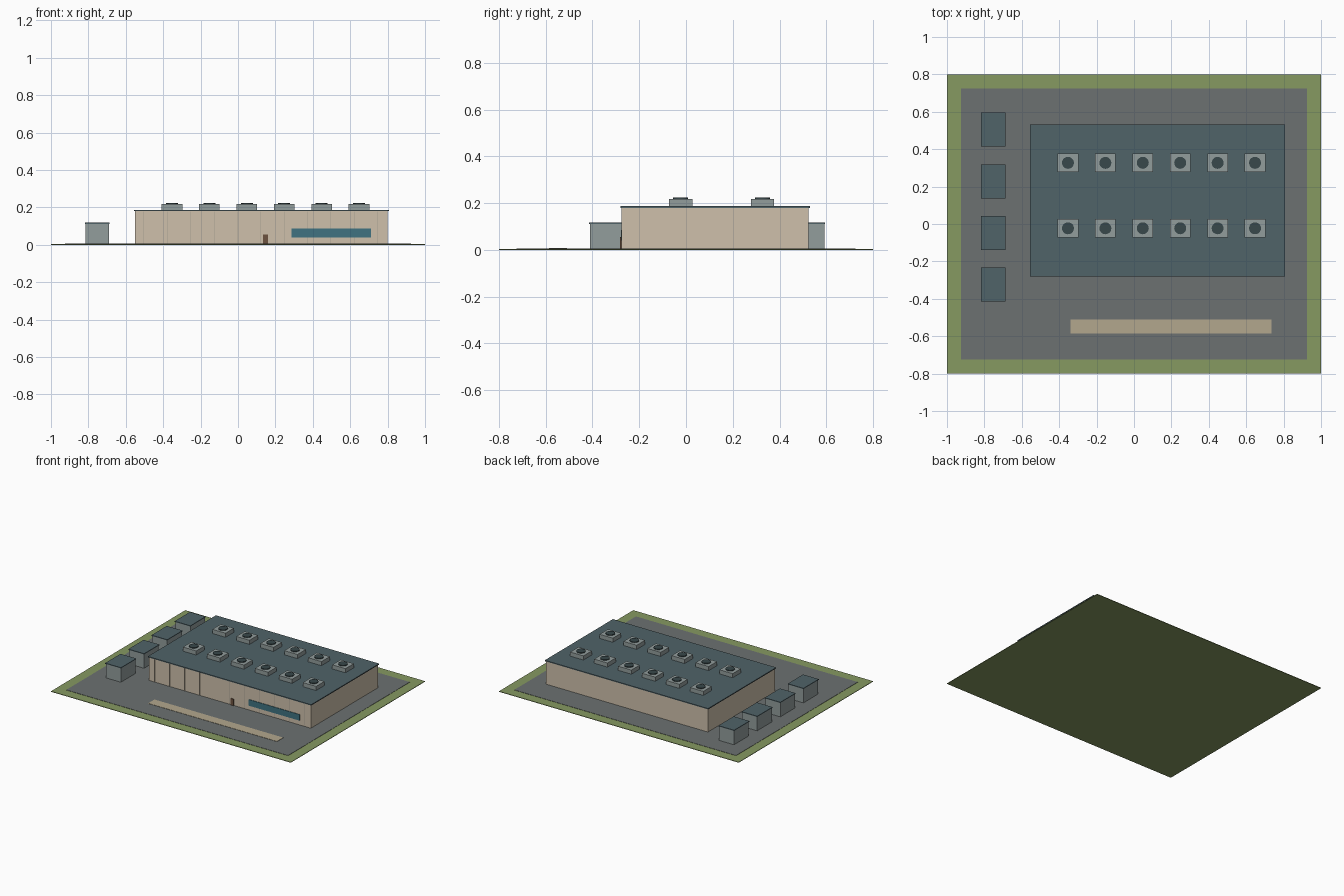
import bpy

if "Cube" in bpy.data.objects:
    bpy.data.objects.remove(bpy.data.objects["Cube"])

COLORS = {
    "grass": (0.24, 0.32, 0.12, 1), "asphalt": (0.15, 0.165, 0.165, 1),
    "wall": (0.62, 0.53, 0.41, 1), "roof": (0.08, 0.125, 0.14, 1),
    "metal": (0.29, 0.34, 0.335, 1), "fan": (0.04, 0.065, 0.07, 1),
    "glass": (0.05, 0.17, 0.22, 1), "door": (0.15, 0.085, 0.05, 1),
    "path": (0.45, 0.39, 0.27, 1), "seam": (0.42, 0.37, 0.30, 1),
}
MATS = {}
for key, col in COLORS.items():
    MATS[key] = bpy.data.materials.new(key)
    MATS[key].diffuse_color = col


def finish(name, mat):
    ob = bpy.context.object
    ob.name = name
    ob.data.materials.append(MATS[mat])
    return ob


def box(name, mat, x0, x1, y0, y1, z0, z1):
    bpy.ops.mesh.primitive_cube_add(
        size=1, location=((x0 + x1) / 2, (y0 + y1) / 2, (z0 + z1) / 2))
    bpy.context.object.scale = (x1 - x0, y1 - y0, z1 - z0)
    bpy.ops.object.transform_apply(location=False, rotation=False, scale=True)
    return finish(name, mat)


def centred_box(name, mat, x, y, w, d, z0, z1):
    return box(name, mat, x - w / 2, x + w / 2, y - d / 2, y + d / 2, z0, z1)


# Site: lawn, paved yard and front walkway
box("lawn", "grass", -1, 1, -0.8, 0.8, 0, 0.004)
box("paved_yard", "asphalt", -0.925, 0.925, -0.725, 0.725, 0.004, 0.006)
box("front_walkway", "path", -0.34, 0.735, -0.585, -0.51, 0.006, 0.008)

# Main hall and roof slab
box("hall_walls", "wall", -0.55, 0.80, -0.275, 0.525, 0.006, 0.18)
box("hall_roof", "roof", -0.556, 0.806, -0.28, 0.531, 0.18, 0.187)

# Front facade: panel seams, window band, door
for i in range(11):
    centred_box(f"panel_seam_{i}", "seam", -0.503 + 0.125 * i, -0.2755,
                0.003, 0.002, 0.008, 0.179)
box("window_band", "glass", 0.285, 0.71, -0.279, -0.274, 0.04, 0.086)
box("entrance_door", "door", 0.135, 0.16, -0.282, -0.274, 0.006, 0.055)

# Rooftop cooling units with round fans
for row, y in enumerate((-0.023, 0.327)):
    for i in range(6):
        x = -0.353 + 0.2 * i
        centred_box(f"cooling_unit_{row}_{i}", "metal", x, y, 0.11, 0.1, 0.187, 0.218)
        bpy.ops.mesh.primitive_cylinder_add(
            vertices=20, radius=0.032, depth=0.006, location=(x, y, 0.221))
        fan = finish(f"cooling_fan_{row}_{i}", "fan")
        bpy.ops.object.shade_smooth_by_angle()

# Side generator housings with caps
for i in range(4):
    y = -0.323 + 0.2757 * i
    centred_box(f"generator_{i}", "metal", -0.752, y, 0.125, 0.175, 0.006, 0.112)
    centred_box(f"generator_cap_{i}", "roof", -0.752, y, 0.131, 0.182, 0.112, 0.118)

for m in bpy.data.materials:
    if m.users and not m.is_grease_pencil:
        m.use_nodes = True
        m.node_tree.nodes["Principled BSDF"].inputs["Base Color"].default_value = m.diffuse_color
